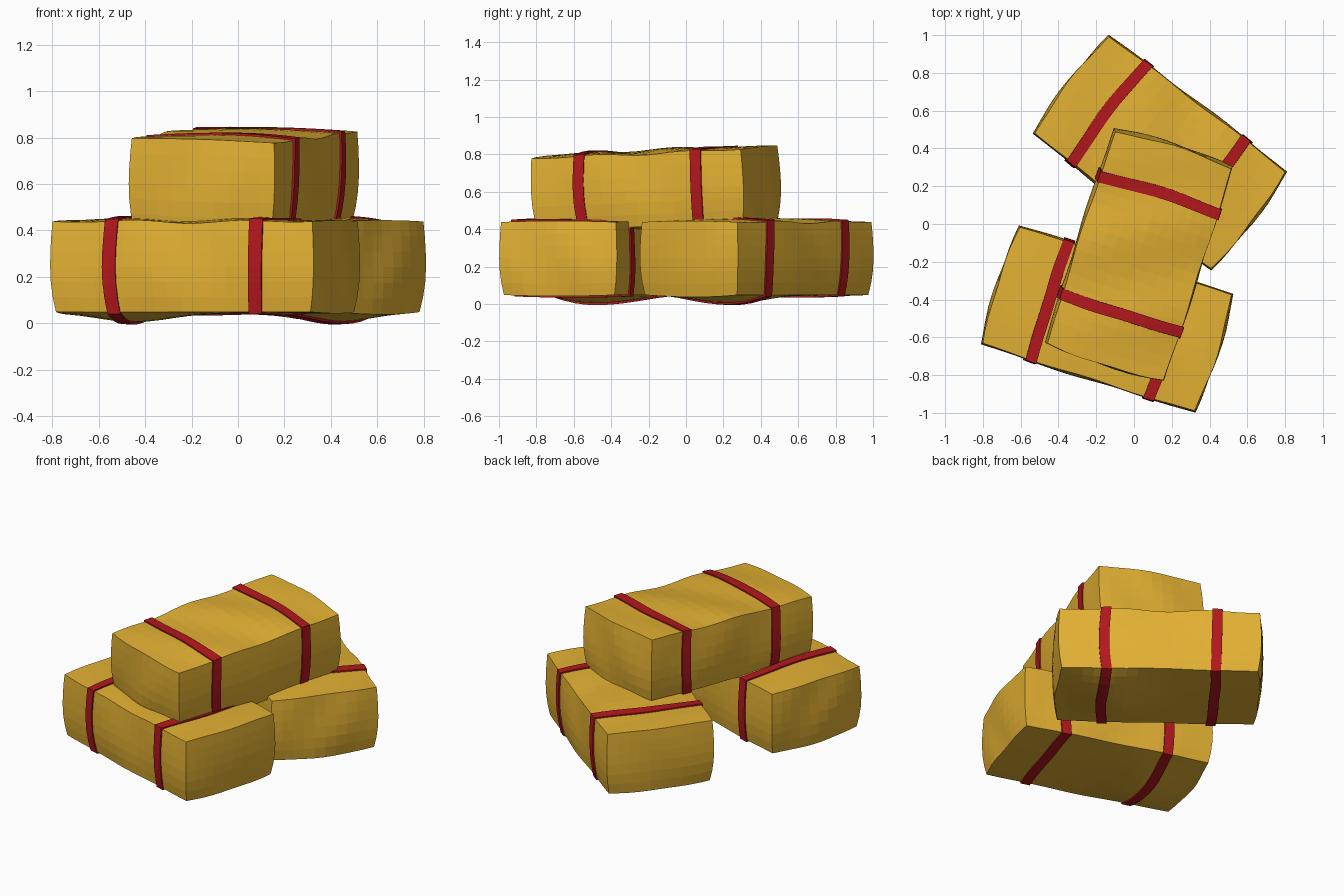
import bpy, bmesh
from math import sin, exp, radians
from mathutils import Vector

if "Cube" in bpy.data.objects:
    bpy.data.objects.remove(bpy.data.objects["Cube"], do_unlink=True)


def material(name, rgb):
    mat = bpy.data.materials.new(name)
    mat.use_nodes = True
    mat.diffuse_color = (*rgb, 1)
    mat.node_tree.nodes["Principled BSDF"].inputs["Base Color"].default_value = (*rgb, 1)
    return mat


STRAW = material("straw yellow", (0.77, 0.44, 0.033))
RED = material("strap red", (0.45, 0.009, 0.012))

HALF = Vector((0.588, 0.322, 0.195))   # half size of a bale at its corners


def sag(co):
    """Bulge and ripple a point of the bale, so straps follow its surface."""
    p, q, r = (co[i] / HALF[i] for i in range(3))
    in_p, in_q, in_r = (max(0, 1 - t * t) for t in (p, q, r))
    # The sides bow out at mid height and draw in below
    bow = 0.008 * in_r - 0.012 * max(0, -r) ** 2
    u = co.x + p * (bow + 0.022 * in_q) + 0.006 * sin(4 * q + 2 * r) * in_q * abs(p)
    v = co.y + q * (bow + 0.008 * in_p) + 0.005 * sin(6 * p + 1.5 * r) * in_p
    w = co.z
    if r > 0:
        w += r * (in_q * (0.006 + 0.008 * in_p) + 0.008 * sin(7 * p + 2 * q) * in_p)
    else:
        dip = 0.036 * exp(-((p + 0.5) / 0.35) ** 2) * (1 - 0.6 * q)
        w += r * in_q * (0.006 + dip)
    return Vector((u, v, w))


def soft_box(name, half, cuts, mat, place, shift=None):
    """Gridded box, bent by the bale's shape, then placed."""
    bm = bmesh.new()
    bmesh.ops.create_cube(bm, size=2)
    bmesh.ops.scale(bm, vec=half, verts=bm.verts)
    for axis, count in enumerate(cuts):
        normal = Vector((0, 0, 0))
        normal[axis] = 1
        for i in range(1, count):
            bmesh.ops.bisect_plane(bm, geom=bm.verts[:] + bm.edges[:] + bm.faces[:],
                                   plane_co=normal * half[axis] * (2 * i / count - 1),
                                   plane_no=normal)
    for vert in bm.verts:
        if shift:
            vert.co += shift(vert.co)
        vert.co = sag(vert.co)
    mesh = bpy.data.meshes.new(name)
    bm.to_mesh(mesh)
    bm.free()
    mesh.materials.append(mat)
    obj = bpy.data.objects.new(name, mesh)
    bpy.context.collection.objects.link(obj)
    obj.location, obj.rotation_euler = place


def bale(name, location, angles):
    place = (location, [radians(a) for a in angles])
    soft_box(name, HALF, (18, 10, 6), STRAW, place)
    # Two straps around each bale, slightly wandering along its length
    for side, x in (("first", -0.318), ("second", 0.335)):
        def wander(co, x=x):
            return Vector((x + 0.006 * sin(9 * co.z + 4 * co.y), 0, 0))
        soft_box(f"{name}_{side}_strap", (0.03, HALF.y + 0.008, HALF.z + 0.008),
                 (2, 10, 6), RED, place, wander)


bale("front_bale", (-0.142, -0.503, 0.243), (0, 0, -17.7))
bale("back_bale", (0.137, 0.378, 0.243), (0, 0, 142.5))
bale("top_bale", (0.025, -0.16, 0.617), (1.8, -2.4, 72.2))
